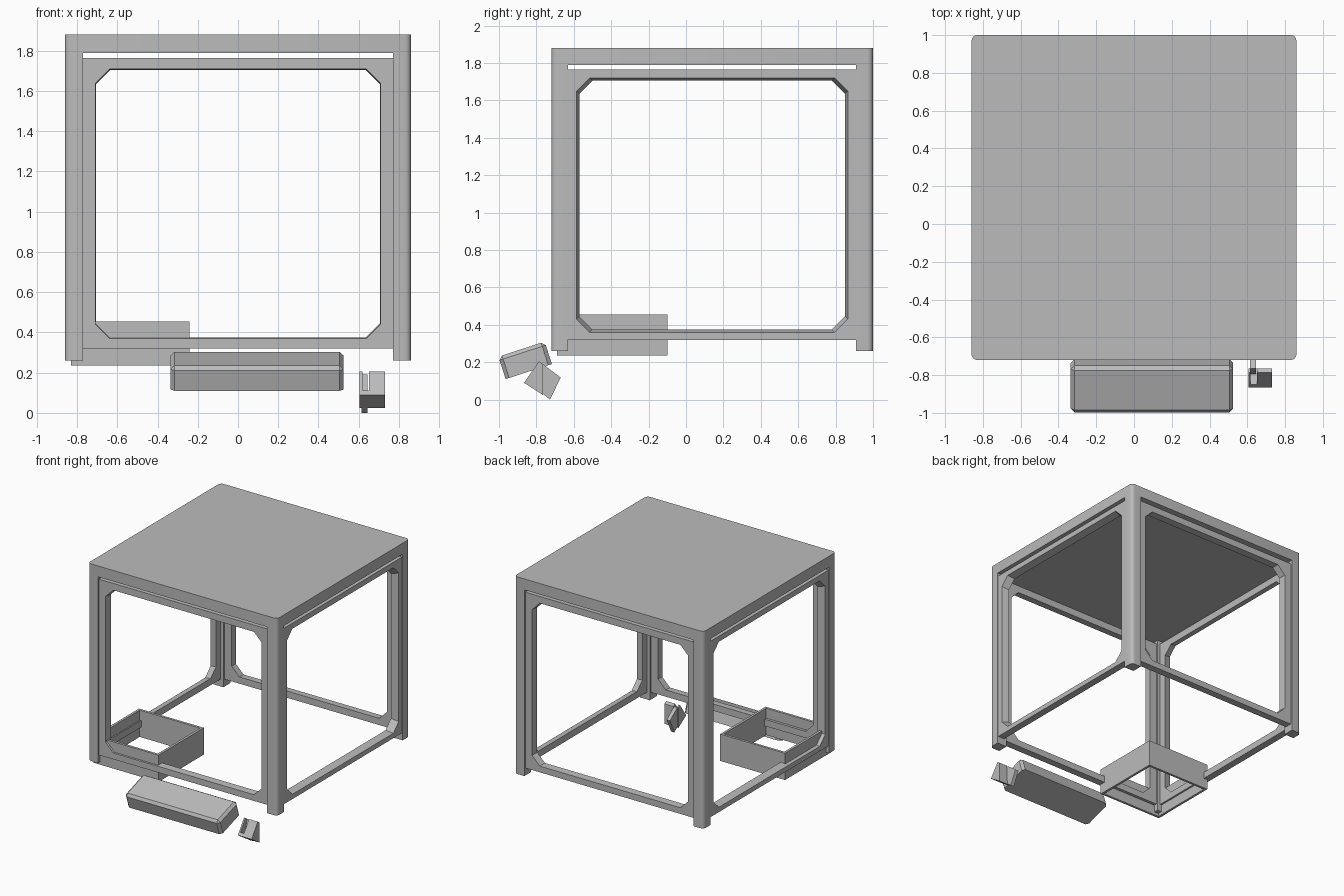
import bpy, bmesh, math
from mathutils import Matrix, Vector

cube = bpy.data.objects.get("Cube")
if cube:
    bpy.data.objects.remove(cube, do_unlink=True)

grey = bpy.data.materials.new("plain_grey")
grey.use_nodes = True
tone = (0.5, 0.5, 0.5, 1)
grey.diffuse_color = tone
grey.node_tree.nodes["Principled BSDF"].inputs["Base Color"].default_value = tone

MID_Y = 0.14          # centre of the frame in depth
HALF = 0.86           # half width of the frame
LEG = 0.09
BAR_LOW, BAR_HIGH = 0.32, 1.765


def finish(name, bm):
    bmesh.ops.recalc_face_normals(bm, faces=bm.faces)
    mesh = bpy.data.meshes.new(name)
    bm.to_mesh(mesh)
    bm.free()
    mesh.materials.append(grey)
    obj = bpy.data.objects.new(name, mesh)
    bpy.context.collection.objects.link(obj)
    return obj


def box(name, low, high, bevel=0, pick=None, segments=1, turn=None):
    """Box between two corners; bevels the edges chosen by pick."""
    low, high = Vector(low), Vector(high)
    bm = bmesh.new()
    bmesh.ops.create_cube(bm, size=1)
    size = high - low
    bmesh.ops.scale(bm, vec=size, verts=bm.verts)
    if bevel:
        edges = [e for e in bm.edges if pick((e.verts[0].co + e.verts[1].co) / 2)]
        bmesh.ops.bevel(bm, geom=edges, offset=bevel, segments=segments,
                        profile=0.5, affect='EDGES')
    if turn:
        bmesh.ops.transform(bm, matrix=turn, verts=bm.verts)
    bmesh.ops.translate(bm, vec=(low + high) / 2, verts=bm.verts)
    return finish(name, bm)


def shade(obj):
    bpy.ops.object.select_all(action='DESELECT')
    obj.select_set(True)
    bpy.context.view_layer.objects.active = obj
    bpy.ops.object.shade_smooth_by_angle(angle=math.radians(40))


# Top slab with rounded corners
shade(box("top_slab", (-HALF, MID_Y - HALF, 1.79), (HALF, MID_Y + HALF, 1.88),
          0.03, lambda m: abs(m.z) < 0.01, 4))

# Four legs, rounded on the outside corner
for sx, side in ((-1, "right"), (1, "left")):
    for sy, end in ((-1, "front"), (1, "back")):
        cx, cy = sx * (HALF - LEG / 2), MID_Y + sy * (HALF - LEG / 2)
        h = LEG / 2
        shade(box(f"{end}_{side}_leg", (cx - h, cy - h, 0.26), (cx + h, cy + h, 1.79), 0.03,
                  lambda m: abs(m.z) < 0.01 and m.x * sx > 0 and m.y * sy > 0, 4))


def octagon(half, low, high, cut):
    return [(-half + cut, low), (half - cut, low), (half, low + cut), (half, high - cut),
            (half - cut, high), (-half + cut, high), (-half, high - cut), (-half, low + cut)]


def panel(name, angle, inset, hole_half, flare):
    """Window frame with a chamfered opening that narrows inward."""
    bm = bmesh.new()
    outer_y, inner_y = -HALF + inset, -HALF + inset + 0.06
    edge = HALF - LEG

    def ring(points, y):
        return [bm.verts.new((x, y, z)) for x, z in points]

    corners = octagon(edge, BAR_LOW, BAR_HIGH, 0.001)
    rings = [ring(corners, outer_y),
             ring(octagon(hole_half + flare, 0.375 - flare, 1.705 + flare, 0.07), outer_y),
             ring(octagon(hole_half, 0.375, 1.705, 0.07), inner_y),
             ring(corners, inner_y)]
    for a, b in zip(rings, rings[1:] + rings[:1]):
        for i in range(8):
            j = (i + 1) % 8
            bm.faces.new((a[i], a[j], b[j], b[i]))
    bmesh.ops.transform(bm, verts=bm.verts, matrix=Matrix.Translation((0, MID_Y, 0))
                        @ Matrix.Rotation(angle, 4, 'Z'))
    finish(name, bm)


panel("front_frame", 0, 0.015, 0.705, 0.004)
panel("left_frame", math.pi / 2, 0.005, 0.71, 0.015)
panel("back_frame", math.pi, 0.015, 0.705, 0.004)
panel("right_frame", -math.pi / 2, 0.005, 0.71, 0.015)

# Square sleeve in the front right corner, open above and below
bm = bmesh.new()
rings = []
for half, z in ((0.295, 0.235), (0.295, 0.455), (0.275, 0.455), (0.275, 0.235)):
    rings.append([bm.verts.new((-0.535 + half * x, -0.395 + half * y, z))
                  for x, y in ((-1, -1), (1, -1), (1, 1), (-1, 1))])
for a, b in zip(rings, rings[1:] + rings[:1]):
    for i in range(4):
        j = (i + 1) % 4
        bm.faces.new((a[i], a[j], b[j], b[i]))
finish("corner_sleeve", bm)

# Tilted case in front, bevelled everywhere but underneath
box("tilted_case", (-0.335, -0.99, 0.147), (0.525, -0.73, 0.273), 0.02,
    lambda m: m.z > -0.01, 1, Matrix.Rotation(math.radians(18), 4, 'X'))


def prism(name, x0, x1, profile):
    bm = bmesh.new()
    a, b = ([bm.verts.new((x, y, z)) for y, z in profile] for x in (x0, x1))
    bm.faces.new(a)
    bm.faces.new(b)
    for i in range(len(profile)):
        j = (i + 1) % len(profile)
        bm.faces.new((a[i], a[j], b[j], b[i]))
    finish(name, bm)


# Small clip: notched wedge with a thin tab behind
prism("clip_body", 0.65, 0.73, [(-0.866, 0.09), (-0.786, 0.205), (-0.765, 0.19), (-0.765, 0.025)])
prism("clip_side", 0.605, 0.618, [(-0.866, 0.09), (-0.786, 0.205), (-0.765, 0.19), (-0.765, 0.025)])
prism("clip_base", 0.618, 0.65, [(-0.866, 0.09), (-0.85, 0.112), (-0.765, 0.06), (-0.765, 0.025)])
prism("clip_tab", 0.615, 0.645, [(-0.80, 0.06), (-0.765, 0.19), (-0.67, 0.118), (-0.727, 0)])
